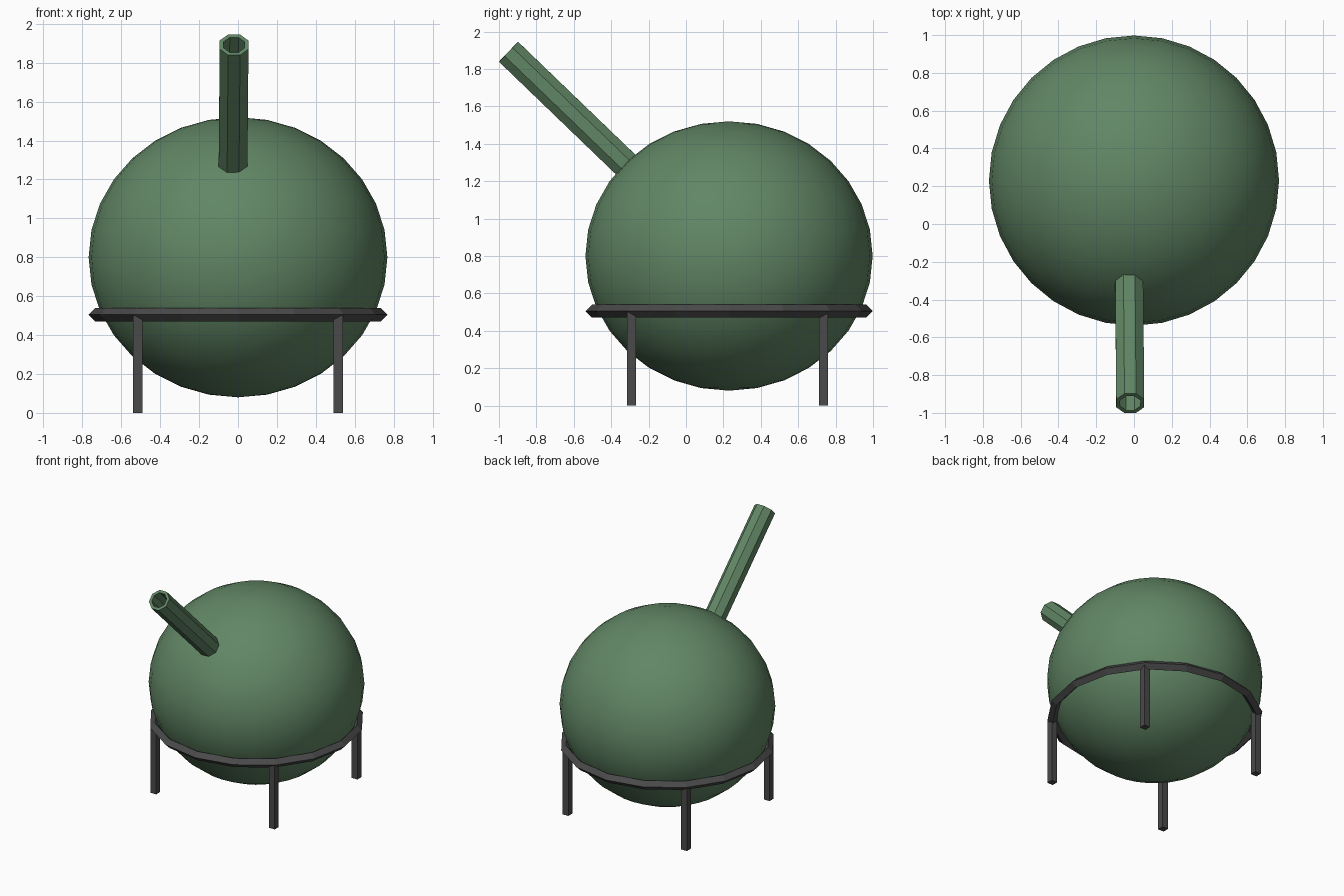
import bpy, bmesh, math
from mathutils import Vector

if "Cube" in bpy.data.objects:
    bpy.data.objects.remove(bpy.data.objects["Cube"])


def material(name, rgb):
    m = bpy.data.materials.new(name)
    m.diffuse_color = (*rgb, 1)
    m.use_nodes = True
    m.node_tree.nodes["Principled BSDF"].inputs["Base Color"].default_value = m.diffuse_color
    return m


green = material("green glass", (0.12, 0.24, 0.13))
dark = material("dark metal", (0.07, 0.068, 0.07))
CY = 0.23  # centre of the bulb in y


def finish(name, mat):
    o = bpy.context.object
    o.name = name
    o.data.materials.append(mat)
    return o


# slightly squashed round bulb
bpy.ops.mesh.primitive_uv_sphere_add(segments=32, ring_count=16, radius=1, location=(0, CY, 0.80))
bulb = finish("bulb", green)
bulb.scale = (0.768, 0.768, 0.72)
bpy.ops.object.shade_smooth()

# support ring with a diamond cross-section
bpy.ops.mesh.primitive_torus_add(major_segments=16, minor_segments=4, major_radius=0.733,
                                 minor_radius=0.035, location=(0, CY, 0.505))
finish("support_ring", dark)
bpy.ops.object.shade_flat()

# four square legs
for sx in (-1, 1):
    for sy in (-1, 1):
        bpy.ops.mesh.primitive_cube_add(size=1, location=(sx * 0.515, CY - 0.008 + sy * 0.513, 0.25))
        leg = finish("leg", dark)
        leg.scale = (0.05, 0.05, 0.5)

# hollow octagonal neck, leaning forward
tip = Vector((-0.02, -0.949, 1.892))
base = Vector((-0.026, -0.25, 1.219))
axis = tip - base
length = axis.length
bm = bmesh.new()


def octagon(r, z):
    return [bm.verts.new((r * math.cos(a), r * math.sin(a), z))
            for a in (math.radians(22.5 + 45 * i) for i in range(8))]


loops = [octagon(0.080, 0), octagon(0.080, length), octagon(0.058, length), octagon(0.058, 0)]
for k in range(4):
    a, b = loops[k], loops[(k + 1) % 4]
    for i in range(8):
        j = (i + 1) % 8
        bm.faces.new((a[i], a[j], b[j], b[i]))
bmesh.ops.recalc_face_normals(bm, faces=bm.faces)
mesh = bpy.data.meshes.new("neck")
bm.to_mesh(mesh)
bm.free()
neck = bpy.data.objects.new("neck", mesh)
neck.data.materials.append(green)
neck.location = base
neck.rotation_mode = 'QUATERNION'
neck.rotation_quaternion = Vector((0, 0, 1)).rotation_difference(axis)
bpy.context.collection.objects.link(neck)
